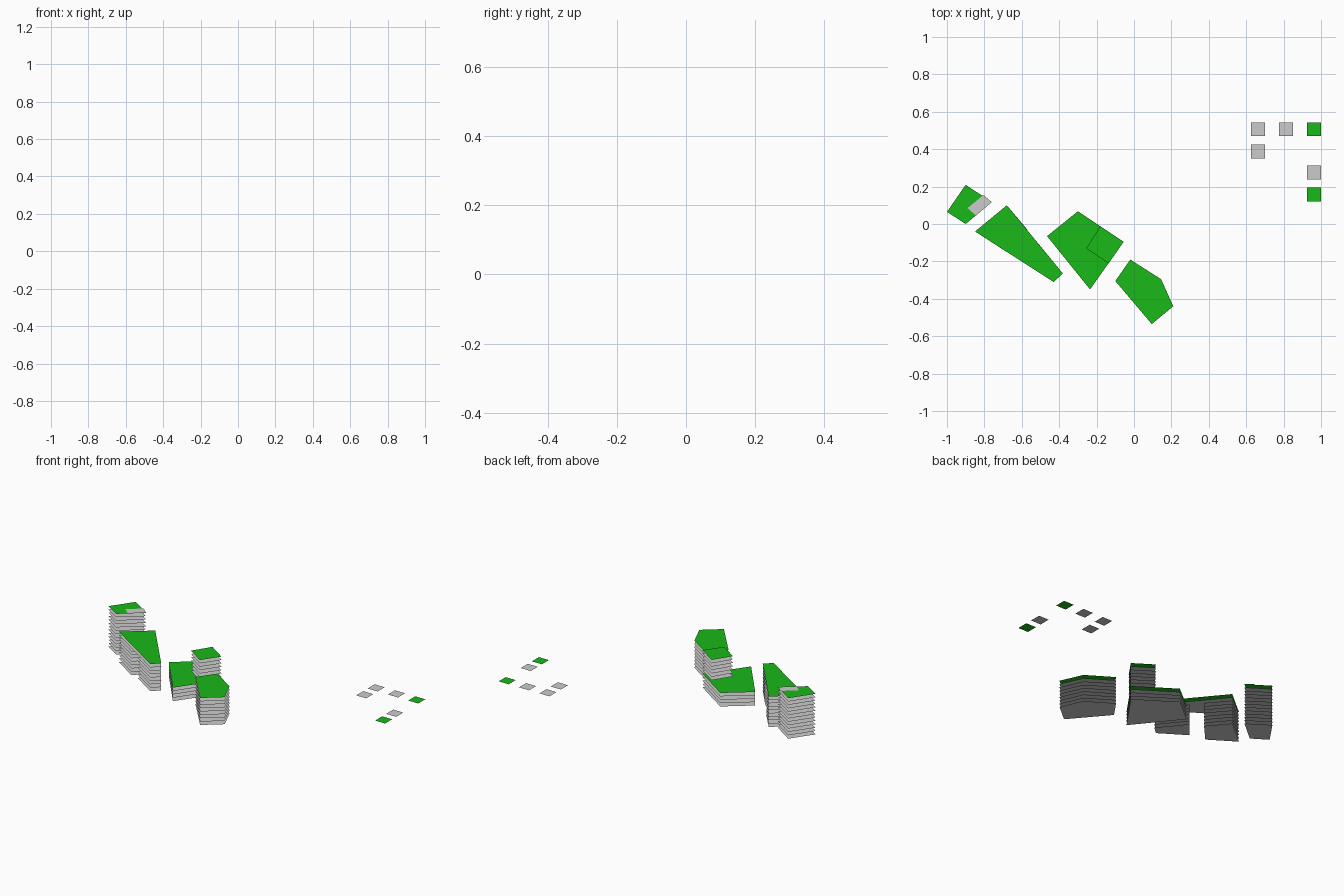
import bpy, bmesh

if "Cube" in bpy.data.objects:
    bpy.data.objects.remove(bpy.data.objects["Cube"])

STOREY = 0.0225  # floor-to-floor height

green = bpy.data.materials.new("roof_green")
green.diffuse_color = (0.01, 0.48, 0.01, 1)
green.use_nodes = True
green.node_tree.nodes["Principled BSDF"].inputs["Base Color"].default_value = green.diffuse_color


def plates(name, outline, heights, mat=None):
    """Thin horizontal slabs sharing one outline, one per height."""
    bm = bmesh.new()
    for z in heights:
        face = bm.faces.new([bm.verts.new((x, y, z)) for x, y in outline])
        face.normal_update()
        if face.normal.z < 0:
            face.normal_flip()
    mesh = bpy.data.meshes.new(name)
    bm.to_mesh(mesh)
    bm.free()
    obj = bpy.data.objects.new(name, mesh)
    bpy.context.collection.objects.link(obj)
    if mat:
        mesh.materials.append(mat)
    return obj


def floors(name, outline, first, last):
    plates(name + "_floors", outline, [STOREY * n for n in range(first, last + 1)])


def roof(name, outline, level):
    plates(name + "_roof", outline, [STOREY * level], green)


# West tower: tallest block with a paved terrace on its roof
west = [(-0.90, 0.21), (-1.0, 0.065), (-0.90, 0.0), (-0.76, 0.117)]
floors("west_tower", west, 1, 12)
roof("west_tower", west, 13)
terrace = [(-0.805, 0.155), (-0.89, 0.085), (-0.845, 0.045), (-0.76, 0.117)]
plates("west_terrace", terrace, [STOREY * 13 + 0.002])

# Wedge building: two lower wings joined by a bridge over a passage
n_wide, s_wide = (-0.68, 0.10), (-0.85, -0.04)
s_thin, n_thin = (-0.43, -0.31), (-0.38, -0.265)
floors("wedge_wide_wing", [n_wide, s_wide, (-0.68, -0.15), (-0.57, -0.03)], 0, 7)
floors("wedge_narrow_wing", [(-0.515, -0.10), (-0.60, -0.20), s_thin, n_thin], 1, 7)
wedge = [n_wide, s_wide, s_thin, n_thin]
floors("wedge_bridge", wedge, 8, 8)
roof("wedge", wedge, 9)

# Central podium with a tower rising from its corner
podium = [(-0.30, 0.068), (-0.465, -0.065), (-0.235, -0.35), (-0.055, -0.095)]
floors("podium", podium, 1, 4)
roof("podium", podium, 5)
tower = [(-0.18, -0.012), (-0.255, -0.13), (-0.135, -0.21), (-0.055, -0.095)]
floors("podium_tower", tower, 6, 11)
roof("podium_tower", tower, 12)

# East block: five-sided plan
east = [(-0.02, -0.19), (-0.10, -0.305), (0.095, -0.535), (0.21, -0.44), (0.145, -0.295)]
floors("east_block", east, 1, 8)
roof("east_block", east, 9)

# Loose square pads at first-floor level
H = 0.037
pads = [(0.963, 0.507, green), (0.813, 0.507, None), (0.663, 0.507, None),
        (0.663, 0.387, None), (0.963, 0.275, None), (0.963, 0.158, green)]
for i, (x, y, mat) in enumerate(pads, 1):
    square = [(x - H, y - H), (x + H, y - H), (x + H, y + H), (x - H, y + H)]
    plates(f"square_pad_{i}", square, [0.024], mat)
